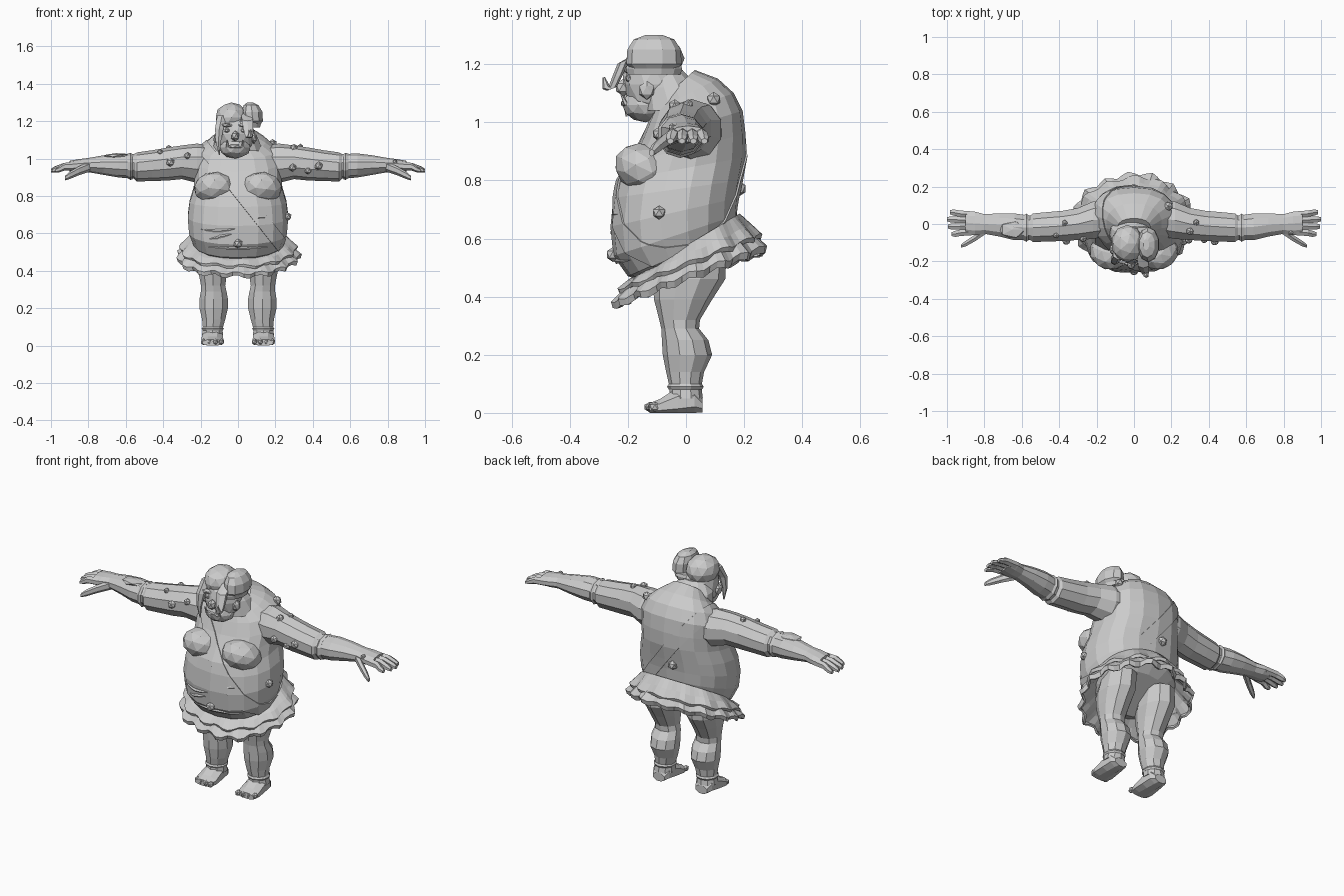
import bpy, bmesh, math
from mathutils import Vector, Matrix

grey = bpy.data.materials.new("stone_grey")
grey.diffuse_color = (0.6, 0.6, 0.6, 1)
X, Y, Z = Vector((1, 0, 0)), Vector((0, 1, 0)), Vector((0, 0, 1))


def finish(name, bm, fix=True):
    if fix:
        bmesh.ops.recalc_face_normals(bm, faces=bm.faces[:])
    me = bpy.data.meshes.new(name)
    bm.to_mesh(me)
    bm.free()
    me.materials.append(grey)
    ob = bpy.data.objects.new(name, me)
    bpy.context.collection.objects.link(ob)
    return ob


def skin(name, rings, caps=True):
    """Bridge closed rings of points into a flat-faced shell."""
    bm = bmesh.new()
    vs = [[bm.verts.new((p[0], p[1], max(p[2], 0))) for p in r] for r in rings]
    n = len(vs[0])
    for a, b in zip(vs, vs[1:]):
        for i in range(n):
            bm.faces.new((a[i], a[(i + 1) % n], b[(i + 1) % n], b[i]))
    if caps:
        bm.faces.new(vs[0])
        bm.faces.new(vs[-1])
    return finish(name, bm)


def loft(name, path, u, v, n=8):
    """Ellipses of radii ru, rv at each (x, y, z, ru, rv)."""
    t = [2 * math.pi * (i + .5) / n for i in range(n)]
    return skin(name, [[Vector(p[:3]) + u * p[3] * math.cos(a) + v * p[4] * math.sin(a)
                        for a in t] for p in path])


def blob(name, loc, size, sub=1, rot=0):
    bm = bmesh.new()
    m = Matrix.Translation(loc) @ Matrix.Rotation(rot, 4, 'X') @ Matrix.Diagonal((*size, 1))
    bmesh.ops.create_icosphere(bm, subdivisions=sub, radius=1, matrix=m)
    return finish(name, bm)


def snap(ob, p):
    ok, loc, nor, _ = ob.closest_point_on_mesh(Vector(p))
    return loc, nor


# Torso: tilted rings as (front y, front z, back y, back z, half width)
TORSO = [(-.10, .44, .12, .58, .17), (-.20, .47, .16, .63, .24), (-.25, .54, .175, .68, .265),
         (-.26, .64, .18, .74, .272), (-.25, .74, .19, .80, .262), (-.235, .80, .205, .88, .24),
         (-.20, .86, .205, .96, .235), (-.16, .93, .195, 1.04, .235), (-.13, 1.0, .165, 1.10, .21),
         (-.11, 1.04, .11, 1.15, .15), (-.08, 1.08, .03, 1.18, .09)]
rings = []
for fy, fz, by, bz, w in TORSO:
    ring = []
    for i in range(18):
        a = 2 * math.pi * (i + .5) / 18
        c, s = math.cos(a), math.sin(a)
        c = math.copysign(abs(c) ** .85, c)
        s = math.copysign(abs(s) ** .9, s)
        ring.append(((w * c), (fy + by) / 2 + (by - fy) / 2 * s, (fz + bz) / 2 + (bz - fz) / 2 * s))
    rings.append(ring)
torso = skin("torso", rings)

# Sash: a diagonal slice of the torso pushed outwards
bm = bmesh.new()
bm.from_mesh(torso.data)
nrm = Vector((.78, .0, .62)).normalized()
mid = Vector((.0, 0, .83))
for off, inner in ((-.035, True), (.035, False)):
    bmesh.ops.bisect_plane(bm, geom=bm.verts[:] + bm.edges[:] + bm.faces[:],
                           plane_co=mid + nrm * off, plane_no=nrm,
                           clear_inner=inner, clear_outer=not inner)
bm.normal_update()
for v in bm.verts:
    v.co += v.normal * .006
sash = finish("sash", bm, False)
sash.modifiers.new("thickness", 'SOLIDIFY').thickness = .012

# Skirt: two ruffled, backward-rising tiers
def tier(name, levels, waves, n=64):
    rr = []
    for rx, yc, ry, z0, slope, amp in levels:
        ring = []
        for i in range(n):
            a = 2 * math.pi * i / n
            k = math.sin(waves * a) + .5 * math.sin(5 * a + 1)
            y = yc + (ry + amp * k) * math.sin(a)
            ring.append(((rx + amp * k) * math.cos(a), y, z0 + slope * y + amp * .6 * math.cos(waves * a)))
        rr.append(ring)
    ob = skin(name, rr, False)
    ob.modifiers.new("thickness", 'SOLIDIFY').thickness = .012


tier("skirt_lower_tier", [(.24, .02, .16, .56, .5, 0), (.285, .01, .22, .515, .42, .006),
                          (.325, .01, .258, .475, .36, .012), (.315, .01, .25, .452, .36, .014)], 16)
tier("skirt_upper_tier", [(.245, .02, .165, .575, .6, 0), (.28, .01, .21, .545, .45, .006),
                          (.31, .01, .24, .515, .38, .01), (.30, .01, .235, .50, .38, .01)], 13)

# Head, jaw, neck roll and face
blob("head", (-.015, -.11, 1.13), (.105, .105, .125), 2)
blob("jaw", (-.015, -.14, 1.06), (.085, .08, .06), 2)
loft("neck", [(0, -.02, 1.04, .14, .13), (-.01, -.05, 1.12, .115, .10), (-.01, -.07, 1.18, .07, .06)], X, Y, 12)
blob("nose", (-.015, -.215, 1.12), (.024, .03, .03))
blob("lower_lip", (-.015, -.205, 1.065), (.05, .022, .014))
for s in (-1, 1):
    blob("eye", (-.015 + s * .043, -.195, 1.15), (.018, .014, .014))
    blob("brow", (-.015 + s * .045, -.195, 1.178), (.035, .02, .012))
    blob("ear", (-.015 + s * .10, -.135, 1.11), (.018, .03, .032))
    loft("tusk", [(-.015 + s * .04, -.205, 1.06, .01, .01), (-.015 + s * .043, -.225, 1.1, .002, .002)], X, Y, 5)

# Hair: cap, side bun with band, curled forelock and hanging strand
blob("hair_cap", (-.035, -.105, 1.22), (.088, .10, .08), 2)
loft("hair_bun", [(.075, -.11, 1.175, .042, .07), (.078, -.11, 1.20, .058, .095), (.075, -.11, 1.25, .058, .092),
                  (.07, -.11, 1.285, .042, .07), (.065, -.11, 1.30, .016, .03)], X, Y, 10)
loft("bun_band", [(.045, -.11, 1.165, .075, .095), (.045, -.11, 1.185, .08, .10),
                  (.045, -.11, 1.20, .075, .095)], X, Y, 12)
curl = [(.045, -.16, 1.24, .03, .03), (.05, -.215, 1.21, .034, .022), (.055, -.235, 1.16, .03, .022),
        (.06, -.255, 1.115, .022, .018), (.065, -.275, 1.12, .014, .014), (.068, -.283, 1.155, .004, .004)]
loft("forelock", curl, X, (Y + Z * .4).normalized(), 6)
loft("hair_strand", [(-.085, -.16, 1.23, .03, .03), (-.10, -.195, 1.16, .026, .022),
                     (-.105, -.205, 1.09, .016, .014), (-.10, -.205, 1.02, .003, .003)], X, Y, 6)

# Mirrored body parts
ARM = [(.14, .03, .98, .10, .09), (.22, .02, .975, .105, .105), (.30, .0, .98, .09, .09),
       (.38, -.01, .97, .085, .088), (.46, -.015, .962, .083, .082), (.54, -.02, .955, .08, .078),
       (.555, -.02, .958, .068, .066), (.64, -.015, .963, .075, .064), (.72, -.005, .965, .065, .052),
       (.80, .0, .965, .055, .038), (.85, .003, .962, .066, .035), (.90, .008, .96, .064, .028)]
LEG = [(.13, .03, .56, .085, .11), (.135, .01, .46, .09, .125), (.135, -.01, .39, .08, .10),
       (.133, -.022, .32, .068, .07), (.13, -.02, .29, .072, .065), (.13, -.003, .25, .08, .08),
       (.13, .005, .20, .08, .085), (.13, -.003, .14, .065, .065), (.135, -.002, .09, .055, .055),
       (.137, .0, .05, .06, .058)]
FOOT = [(.137, .056, .025, .04, .025), (.137, .03, .04, .055, .05), (.137, -.03, .035, .06, .055),
        (.137, -.09, .02, .064, .03), (.137, -.125, .015, .055, .02)]
FINGERS = [(.055, .985), (.022, 1.0), (-.012, .995), (-.047, .975)]
arms = {}
for s, side in ((-1, "right"), (1, "left")):
    def flip(path):
        return [(p[0] * s, *p[1:]) for p in path]
    arms[s] = loft(side + "_arm", flip(ARM), Y, Z, 10)
    loft(side + "_leg", flip(LEG), X, Y, 10)
    loft(side + "_foot", flip(FOOT), X, Z, 8)
    for i in range(4):
        blob(side + "_toe", (s * (.088 + .032 * i), -.125 + .006 * i, .02), (.016, .02, .018))
    for y, tip in FINGERS:
        loft(side + "_finger", flip([(.86, y * .9, .96, .02, .022), (.93, y, .956, .02, .021),
                                     (tip - .02, y * 1.12, .942, .019, .016),
                                     (tip, y * 1.15, .935, .012, .01)]), Y, Z, 6)
    loft(side + "_thumb", flip([(.79, -.03, .958, .025, .028), (.85, -.075, .935, .02, .024),
                                (.90, -.105, .91, .017, .02), (.925, -.118, .895, .01, .012)]), Y, Z, 6)
    # Sagging chest
    blob(side + "_chest", (s * .125, -.145, .84), (.112, .105, .085), 2, math.radians(-25))
    # Elbow cuff and ankle wrap
    loft(side + "_elbow_cuff", flip([(.565, -.02, .957, .07, .068), (.575, -.02, .958, .08, .072),
                                     (.59, -.02, .96, .07, .066)]), Y, Z, 10)
    loft(side + "_ankle_wrap", flip([(.135, -.002, .10, .056, .057), (.135, -.002, .09, .062, .063),
                                     (.135, -.002, .08, .056, .057)]), X, Y, 10)

# Warts sitting on the skin: (target, point, size)
WARTS = [(arms[-1], (-.36, -.12, .98), .024), (arms[-1], (-.27, -.1, 1.03), .02),
         (arms[-1], (-.42, -.08, 1.06), .016), (arms[1], (.30, -.05, 1.09), .022),
         (arms[1], (.29, -.14, .94), .022), (arms[1], (.43, -.13, .96), .024),
         (arms[1], (.37, -.12, .91), .02), (arms[1], (.34, .02, 1.1), .018),
         (arms[-1], (-.38, .02, 1.1), .018), (arms[1], (.84, -.06, 1.0), .014),
         (torso, (.2, .10, 1.1), .026), (torso, (.33, -.12, .70), .024),
         (torso, (0, -.3, .54), .026), (torso, (-.05, .25, .76), .028)]
for ob, p, r in WARTS:
    blob("wart", snap(ob, p)[0], (r, r, r))
blob("forearm_scab", (-.65, -.03, 1.015), (.075, .05, .014))

# Scars and belly folds following the skin
FOLDS = [[(-.2, -.2, .62), (-.1, -.3, .60), (-.02, -.3, .62)], [(-.19, -.3, .56), (-.1, -.3, .575), (-.04, -.3, .59)],
         [(-.17, -.2, .52), (0, -.3, .505), (.17, -.2, .52)], [(.1, -.3, .68), (.15, -.3, .70), (.2, -.3, .69)]]
for f in FOLDS:
    a, b, c = (Vector(p) for p in f)
    path = []
    for i in range(7):
        t = i / 6
        p = snap(torso, a * (1 - t) ** 2 + b * 2 * t * (1 - t) + c * t * t)[0]
        r = .003 + .007 * math.sin(math.pi * t)
        path.append((*p, r, r))
    loft("skin_fold", path, Y, Z, 5)
